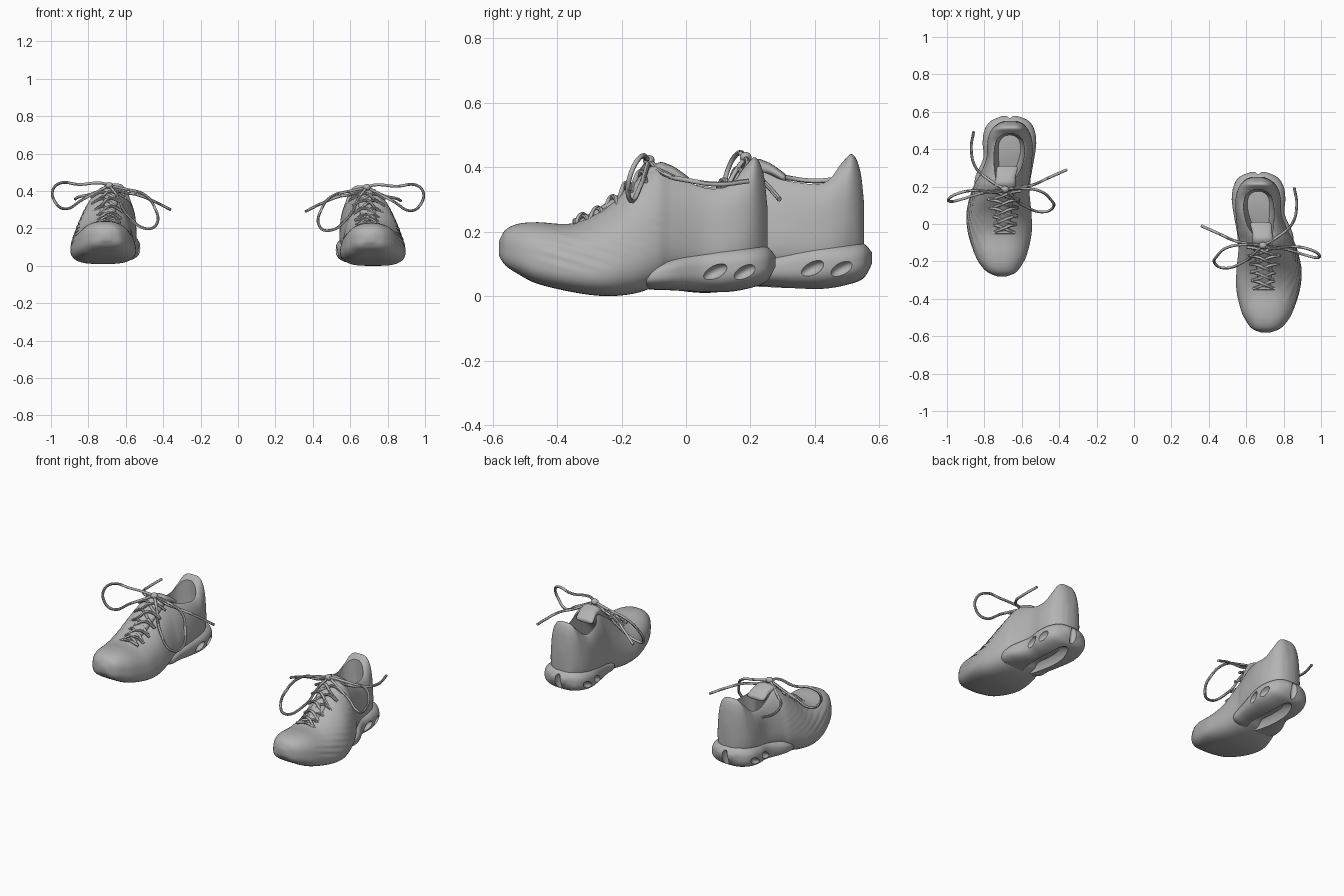
import bpy, bmesh, math
from mathutils import Matrix, Vector

if "Cube" in bpy.data.objects:
    bpy.data.objects.remove(bpy.data.objects["Cube"])

grey = bpy.data.materials.new("plain grey")
grey.use_nodes = True
grey.diffuse_color = (0.45, 0.45, 0.45, 1)
grey.node_tree.nodes["Principled BSDF"].inputs["Base Color"].default_value = grey.diffuse_color


def add_object(name, data):
    obj = bpy.data.objects.new(name, data)
    bpy.context.collection.objects.link(obj)
    data.materials.append(grey)
    return obj


def mesh_object(name, bm):
    bmesh.ops.recalc_face_normals(bm, faces=bm.faces)
    mesh = bpy.data.meshes.new(name)
    bm.to_mesh(mesh)
    bm.free()
    return add_object(name, mesh)


def smooth_rows(rows, steps=8):
    """Catmull-Rom interpolation of every column of a station list."""
    rows = [Vector(r) for r in rows]
    pts = [rows[0]] + rows + [rows[-1]]
    out = []
    for a, b, c, d in zip(pts, pts[1:], pts[2:], pts[3:]):
        for k in range(steps):
            t = k / steps
            out.append(b + t / 2 * (c - a + t * (2*a - 5*b + 4*c - d + t * (3*(b - c) + d - a))))
    return out + [rows[-1]]


def bump(v, lo, hi):
    """Smooth hill between lo and hi, zero outside."""
    return math.sin(math.pi * (v - lo) / (hi - lo)) if lo < v < hi else 0


def loft(name, rows, power=3.5, sides=96, shoe_top=False):
    """Skin rounded sections; a row is y, centre x, low half width, top half width, bottom, top."""
    bm = bmesh.new()
    rings = []
    for y, cx, w, wt, zb, zt in smooth_rows(rows):
        ring = []
        blend = min(max((y + .3) / .3, 0), 1)
        for i in range(sides):
            a = math.tau * (i + 0.5) / sides
            c, s = math.cos(a), math.sin(a)
            # The toe has a rounder top than the ankle
            n = 2.5 + blend if shoe_top and s > 0 else power
            r = (abs(c) ** n + abs(s) ** n) ** (-1 / n)
            h = (1 + r * s) / 2
            half = w * 1.04 * (1 - h * h) + wt * 1.1 * h * h
            z = zb + (zt - zb) * h
            if shoe_top and c > 0:
                fan = bump(y, -0.48, -0.04) * bump(h, 0.25, 1)
                half += 0.0035 * fan * math.sin((z + 0.3 * y) * 190)
            ring.append(bm.verts.new((cx + r * c * half, y, z)))
        rings.append(ring)
    for p, q in zip(rings, rings[1:]):
        for i in range(sides):
            j = (i + 1) % sides
            bm.faces.new((p[i], p[j], q[j], q[i]))
    bm.faces.new(rings[0])
    bm.faces.new(rings[-1])
    return mesh_object(name, bm)


def ellipsoid(name, centre, size, tilt=0):
    bm = bmesh.new()
    bmesh.ops.create_uvsphere(bm, u_segments=24, v_segments=16, radius=1)
    bm.transform(Matrix.Translation(centre) @ Matrix.Rotation(tilt, 4, "X") @ Matrix.Diagonal((*size, 1)))
    return mesh_object(name, bm)


def bake(obj):
    """Turn curves and modifiers into a plain mesh."""
    deps = bpy.context.evaluated_depsgraph_get()
    mesh = bpy.data.meshes.new_from_object(obj.evaluated_get(deps))
    name = obj.name
    bpy.data.objects.remove(obj)
    mesh.materials.clear()
    return add_object(name, mesh)


def carve(obj, cutters):
    for cutter in cutters:
        cutter.hide_render = True
        mod = obj.modifiers.new("cut", "BOOLEAN")
        mod.operation, mod.object, mod.solver = "DIFFERENCE", cutter, "EXACT"
    obj = bake(obj)
    for cutter in cutters:
        bpy.data.objects.remove(cutter)
    return obj


def cord(name, paths, radius=0.0075):
    curve = bpy.data.curves.new(name, "CURVE")
    curve.dimensions = "3D"
    curve.bevel_depth, curve.bevel_resolution, curve.resolution_u = radius, 2, 8
    curve.use_fill_caps = True
    for path in paths:
        spline = curve.splines.new("BEZIER")
        spline.bezier_points.add(len(path) - 1)
        for point, co in zip(spline.bezier_points, path):
            point.co = co
            point.handle_left_type = point.handle_right_type = "AUTO"
    return bake(add_object(name, curve))


# Upper with the forefoot sole, hollowed for the foot
upper_rows = [
    (-.58, .705, .025, .02, .125, .17), (-.56, .706, .072, .06, .095, .205),
    (-.52, .71, .108, .085, .068, .224), (-.46, .712, .139, .105, .038, .229),
    (-.35, .717, .17, .11, .012, .226), (-.25, .722, .177, .085, 0, .272),
    (-.16, .718, .165, .068, .008, .352), (-.09, .708, .15, .062, .032, .4),
    (-.04, .69, .138, .07, .058, .388), (.05, .667, .122, .088, .06, .362),
    (.13, .664, .12, .092, .06, .357), (.18, .664, .11, .078, .07, .4),
    (.215, .663, .09, .066, .08, .43), (.24, .66, .062, .042, .1, .38),
    (.252, .66, .03, .02, .12, .28)]
cavity = loft("cavity", [
    (-.2, .7, .05, .05, .1, .2), (-.09, .695, .055, .05, .11, .33),
    (-.055, .688, .05, .05, .11, .6), (0, .675, .068, .07, .12, .7),
    (.08, .667, .077, .08, .12, .7), (.14, .665, .068, .07, .12, .7),
    (.17, .664, .045, .05, .15, .7), (.185, .664, .015, .02, .2, .7)])
upper = carve(loft("upper", upper_rows, shoe_top=True), [cavity])

# Heel sole with underside channel, back notch and side pockets
heel = loft("heel_sole", [
    (-.15, .705, .1, .1, .04, .08), (-.12, .705, .138, .13, .022, .1),
    (-.05, .7, .143, .135, .018, .125), (.05, .67, .131, .125, .012, .15),
    (.13, .666, .138, .13, .012, .16), (.2, .666, .13, .12, .025, .16),
    (.25, .664, .1, .088, .045, .153), (.277, .664, .04, .04, .09, .125)], 2.7)
cuts = [ellipsoid("channel", (.675, .05, 0), (.055, .2, .075)),
        ellipsoid("notch", (.664, .285, .06), (.022, .035, .09))]
for side in (-1, 1):
    for y in (.09, .185):
        cuts.append(ellipsoid("pocket", (.666 + side * .15, y, .074), (.034, .042, .021), .5))
heel = carve(heel, cuts)

# Tongue
tongue = loft("tongue", [
    (-.34, .7, .03, .03, .19, .23), (-.2, .697, .045, .04, .27, .322),
    (-.1, .69, .055, .05, .35, .408), (-.05, .686, .052, .045, .365, .407),
    (0, .678, .055, .045, .345, .375), (.01, .677, .04, .03, .35, .365)], 2.6, 32)

# Crossed lacing that follows the top line of the upper
top_line = smooth_rows(upper_rows, 12)


def top_at(y):
    return min(top_line, key=lambda r: abs(r[0] - y))[5]


def lace_point(side, y, lift):
    return (.697 + side * (.095 + .14 * (y + .1)), y, top_at(y) + lift)


ys = [-.345 + .044 * i for i in range(6)]
crosses = [[lace_point(-1, ys[0], -.008), (.697, ys[0], top_at(ys[0]) + .006), lace_point(1, ys[0], -.008)]]
for y, y2 in zip(ys, ys[1:]):
    mid = (y + y2) / 2
    for side in (-1, 1):
        crosses.append([lace_point(side, y, -.025), (.697 + side * .03, y + .01, top_at(y) + .011),
                        (.697, mid, top_at(mid) + .015 + side * .005),
                        (.697 - side * .03, y2 - .01, top_at(y2) + .003),
                        lace_point(-side, y2, -.025)])
lacing = cord("lacing", crosses)

# Bow: two loops, two loose ends and a knot
tie = (.69, -.115, .42)
bow = cord("bow", [
    [tie, (.73, -.13, .432), (.85, -.12, .425), (.95, -.14, .432), (.99, -.165, .395),
     (.98, -.18, .335), (.93, -.17, .295), (.83, -.14, .345), tie],
    [tie, (.6, -.11, .4), (.5, -.125, .37), (.445, -.17, .3), (.432, -.21, .22),
     (.475, -.235, .188), (.59, -.2, .26), (.65, -.15, .37), tie],
    [tie, (.62, -.105, .385), (.54, -.09, .37), (.45, -.05, .335), (.36, -.01, .29)],
    [tie, (.78, -.06, .375), (.845, 0, .36), (.87, .1, .347), (.857, .195, .357)]])
knot = ellipsoid("knot", tie, (.022, .018, .017))

# Soft shading, then a mirrored second shoe set further back
parts = [upper, heel, tongue, lacing, bow, knot]
bpy.ops.object.select_all(action="DESELECT")
for part in parts:
    part.select_set(True)
bpy.context.view_layer.objects.active = upper
bpy.ops.object.shade_smooth_by_angle(angle=math.radians(45))
flip = Matrix.Translation((0, .3, .01)) @ Matrix.Diagonal((-1, 1, 1, 1))
for part in parts:
    twin = part.copy()
    twin.data = part.data.copy()
    bpy.context.collection.objects.link(twin)
    twin.data.transform(flip)
    twin.data.flip_normals()
    twin.name = "right_" + part.name.split(".")[0]
    part.name = "left_" + part.name.split(".")[0]
